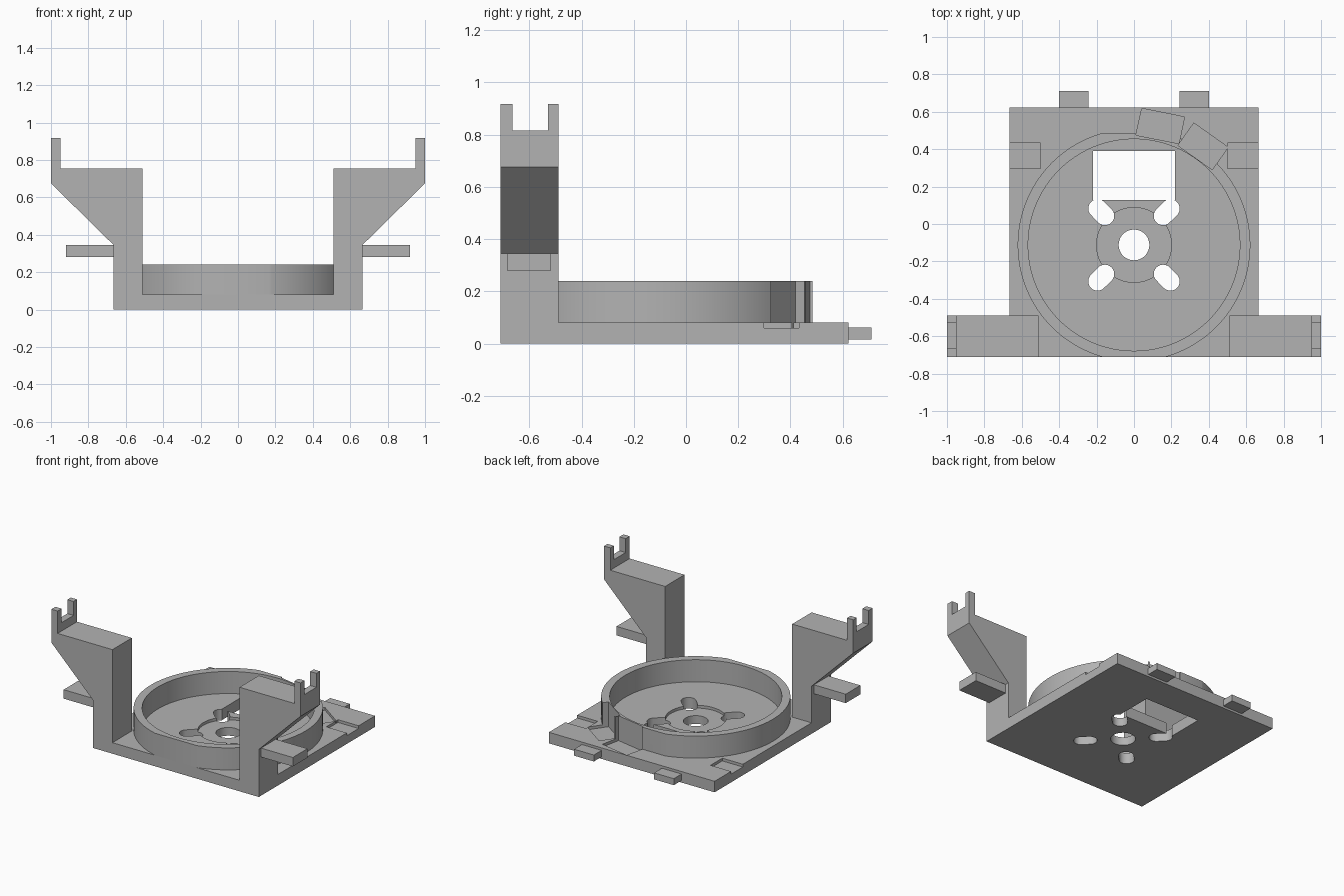
import bpy, bmesh, math
from mathutils import Vector

if "Cube" in bpy.data.objects:
    bpy.data.objects.remove(bpy.data.objects["Cube"], do_unlink=True)

grey = bpy.data.materials.new("plain grey")
grey.use_nodes = True
grey.diffuse_color = (0.45, 0.45, 0.45, 1)
grey.node_tree.nodes["Principled BSDF"].inputs["Base Color"].default_value = (0.45, 0.45, 0.45, 1)

FRONT, BACK = -0.711, 0.622
WIDTH, PLATE_TOP, RING_TOP = 0.665, 0.08, 0.24
CENTRE = Vector((0, -0.112))


def prism(name, outline, low, high, axis="z"):
    """Extrude a closed outline: (x, y) along z, or (x, z) along y."""
    place = (lambda a, b, h: (a, b, h)) if axis == "z" else (lambda a, b, h: (a, h, b))
    bm = bmesh.new()
    face = bm.faces.new([bm.verts.new(place(a, b, low)) for a, b in outline])
    new = bmesh.ops.extrude_face_region(bm, geom=[face])["geom"]
    move = Vector(place(0, 0, high - low))
    bmesh.ops.translate(bm, vec=move, verts=[v for v in new if isinstance(v, bmesh.types.BMVert)])
    bmesh.ops.recalc_face_normals(bm, faces=bm.faces)
    mesh = bpy.data.meshes.new(name)
    bm.to_mesh(mesh)
    bm.free()
    mesh.materials.append(grey)
    obj = bpy.data.objects.new(name, mesh)
    bpy.context.collection.objects.link(obj)
    return obj


def box(name, x, y, z):
    return prism(name, [(x[0], y[0]), (x[1], y[0]), (x[1], y[1]), (x[0], y[1])], *z)


def arc(centre, radius, start=0, sweep=math.tau, steps=96):
    return [(centre[0] + radius * math.cos(start + sweep * i / steps),
             centre[1] + radius * math.sin(start + sweep * i / steps)) for i in range(steps)]


def carve(obj, cutter, operation="DIFFERENCE"):
    """Apply a boolean and discard the cutter."""
    cutter.hide_render = True
    mod = obj.modifiers.new("cut", "BOOLEAN")
    mod.operation, mod.solver, mod.object = operation, "EXACT", cutter
    bpy.context.view_layer.update()
    result = bpy.data.meshes.new_from_object(obj.evaluated_get(bpy.context.evaluated_depsgraph_get()))
    obj.modifiers.clear()
    obj.data = result
    bpy.data.objects.remove(cutter, do_unlink=True)


def smooth(obj):
    bpy.ops.object.select_all(action="DESELECT")
    obj.select_set(True)
    bpy.context.view_layer.objects.active = obj
    bpy.ops.object.shade_smooth_by_angle(angle=math.radians(25))


# Base plate with hub recess, centre hole and window
plate = box("base_plate", (-WIDTH, WIDTH), (FRONT, BACK), (0, PLATE_TOP))
carve(plate, prism("hub_cut", arc(CENTRE, 0.2), 0.06, 0.2))
carve(plate, prism("centre_cut", arc(CENTRE, 0.082, steps=48), -0.1, 0.2))
carve(plate, box("window_cut", (-0.22, 0.22), (0.127, 0.39), (-0.1, 0.2)))

# Four diagonal screw slots
for k in range(4):
    angle = math.pi / 4 + k * math.pi / 2
    way = Vector((math.cos(angle), math.sin(angle)))
    slot = (arc(CENTRE + way * 0.275, 0.05, angle - math.pi / 2, math.pi, 16)
            + arc(CENTRE + way * 0.22, 0.05, angle + math.pi / 2, math.pi, 16))
    carve(plate, prism("slot_cut", slot, -0.1, 0.2))

# Shallow notches in the plate sides
for s in (-1, 1):
    carve(plate, box("notch_cut", sorted((s * 0.5, s * 0.8)), (0.298, 0.433), (0.06, 0.2)))

# Circular wall, trimmed flat at front and back
ring = prism("ring_wall", arc(CENTRE, 0.622, steps=128), PLATE_TOP, RING_TOP)
carve(ring, prism("bore_cut", arc(CENTRE, 0.566, steps=128), 0, 0.4))
carve(ring, box("trim", (-1, 1), (FRONT, 0.485), (0, 0.4)), "INTERSECT")

# Two angled pockets cut through the ring's outer side into the plate
pockets = ([(0.01, 0.475), (0.24, 0.43), (0.27, 0.572), (0.042, 0.618)],
           [(0.235, 0.42), (0.418, 0.29), (0.503, 0.41), (0.32, 0.54)])
for outline in pockets:
    for part in (plate, ring):
        carve(part, prism("pocket_cut", outline, 0.06, 0.4))
smooth(plate)
smooth(ring)

# Mirrored posts, forks, side tabs and back tabs
post = [(0.51, PLATE_TOP), (WIDTH, PLATE_TOP), (WIDTH, 0.345), (1, 0.675), (1, 0.755), (0.51, 0.755)]
POST_BACK = -0.489
for s, side in ((1, "left"), (-1, "right")):
    prism(side + "_post", [(s * x, z) for x, z in post], FRONT, POST_BACK, "y")
    fork = box(side + "_fork", sorted((s * 0.95, s)), (FRONT, POST_BACK), (0.755, 0.917))
    carve(fork, box("fork_cut", (-2, 2), (-0.665, -0.529), (0.816, 1.2)))
    box(side + "_side_tab", sorted((s * WIDTH, s * 0.92)), (-0.685, -0.517), (0.28, 0.345))
    box(side + "_back_tab", sorted((s * 0.242, s * 0.4)), (BACK, -FRONT), (0.015, 0.062))
